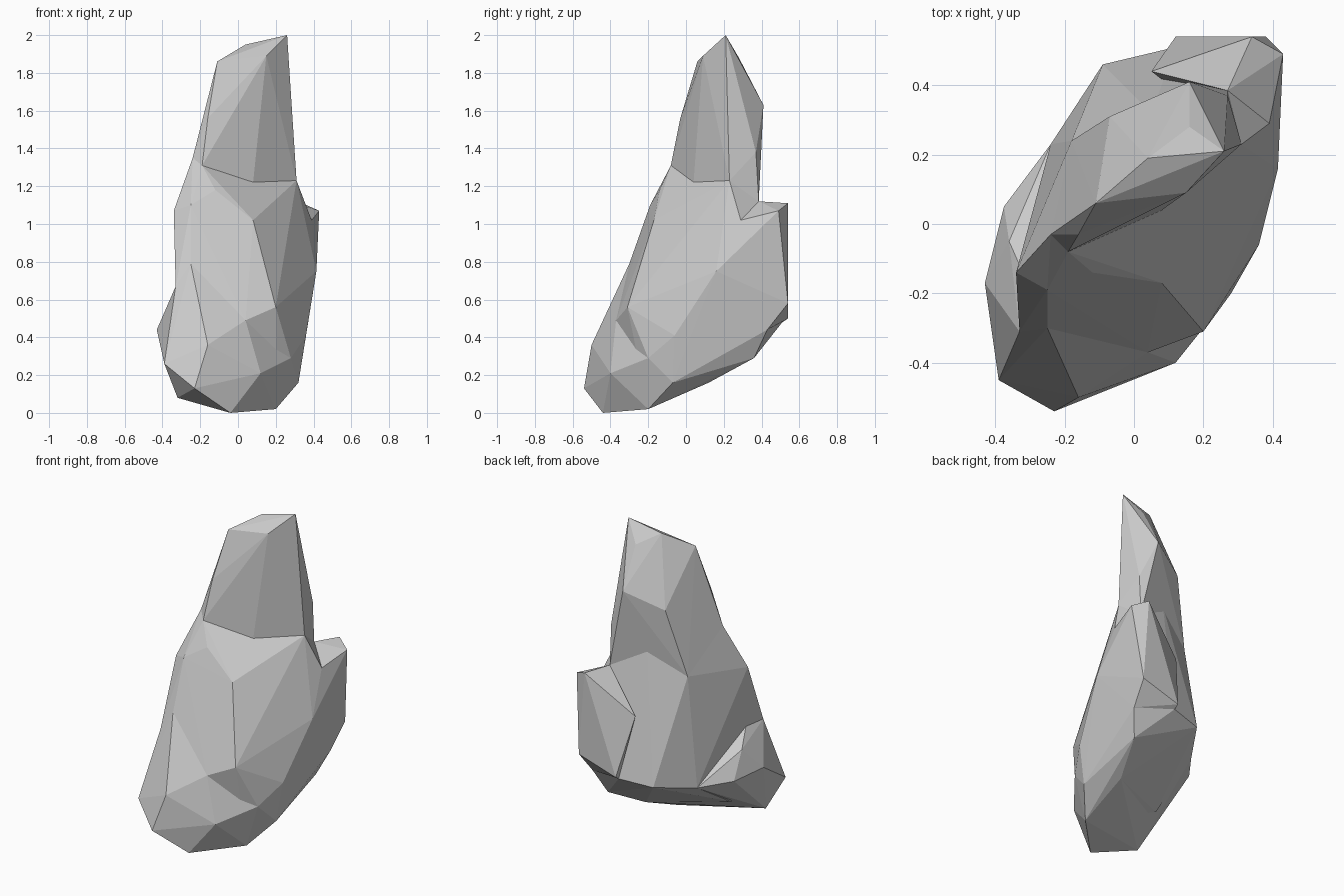
import bpy
import bmesh

if "Cube" in bpy.data.objects:
    bpy.data.objects.remove(bpy.data.objects["Cube"])


def chiselled_block(name, corners):
    """Wrap a few chiselled corner points in a flat-faced convex block."""
    bm = bmesh.new()
    for c in corners:
        bm.verts.new(c)
    bmesh.ops.convex_hull(bm, input=list(bm.verts))
    loose = [v for v in bm.verts if not v.link_faces]
    bmesh.ops.delete(bm, geom=loose, context='VERTS')
    bmesh.ops.recalc_face_normals(bm, faces=list(bm.faces))
    mesh = bpy.data.meshes.new(name)
    bm.to_mesh(mesh)
    bm.free()
    obj = bpy.data.objects.new(name, mesh)
    bpy.context.collection.objects.link(obj)
    return obj


# corners where neighbouring blocks meet
neck = [(-.19, -.08, 1.31), (.08, .04, 1.22), (.31, .23, 1.23),
        (.05, .32, 1.28), (-.18, .24, 1.11), (-.24, -.03, 1.35)]
knee = [(-.25, -.30, .79), (-.33, -.31, .67), (.04, -.37, .49),
        (.28, -.20, .29), (.32, -.07, .16), (.20, -.20, .02)]
flank = [(.39, .29, 1.02), (.415, .16, .75), (.27, .385, 1.12),
         (.36, .43, .44), (.12, .51, .48)]

# pointed top of the rock
spire = chiselled_block("rock_spire", neck + [
    (-.11, .06, 1.86), (.15, .09, 1.89), (.26, .21, 2.0), (.04, .19, 1.95),
    (.16, .28, 1.88), (.16, .41, 1.63), (.27, .37, 1.38), (.27, .385, 1.12),
    (-.07, .31, 1.53), (-.16, -.03, 1.56)])

# leaning main mass
rock = chiselled_block("rock", neck + knee + flank + [
    (-.12, -.14, 1.18), (-.25, -.19, 1.10), (.08, -.17, 1.02),
    (-.34, -.14, 1.07), (.20, -.31, .56), (.36, -.06, .41),
    (-.09, .46, .46), (-.24, .23, .41), (.30, .36, .29),
    (.20, .12, .16), (-.25, -.10, .20)])

# broken ledge on the back right
shelf = chiselled_block("rock_shelf", flank + [
    (.43, .49, 1.07), (.34, .54, 1.11), (.05, .44, .87),
    (.38, .54, .58), (.12, .54, .50)])

# foot spreading to the front left
foot = chiselled_block("rock_foot", knee + [
    (-.16, -.50, .36), (-.23, -.54, .13), (-.39, -.45, .26),
    (-.32, -.35, .08), (-.04, -.44, 0), (.12, -.40, .21), (-.36, -.05, .58),
    (-.43, -.17, .44), (-.375, .05, .42), (-.24, .23, .41), (.20, .12, .16)])

# fuse the blocks into one solid rock
bpy.context.view_layer.objects.active = rock
for part in (spire, shelf, foot):
    mod = rock.modifiers.new("fuse", 'BOOLEAN')
    mod.operation = 'UNION'
    mod.solver = 'EXACT'
    mod.object = part
    bpy.ops.object.modifier_apply(modifier=mod.name)
    bpy.data.objects.remove(part)
